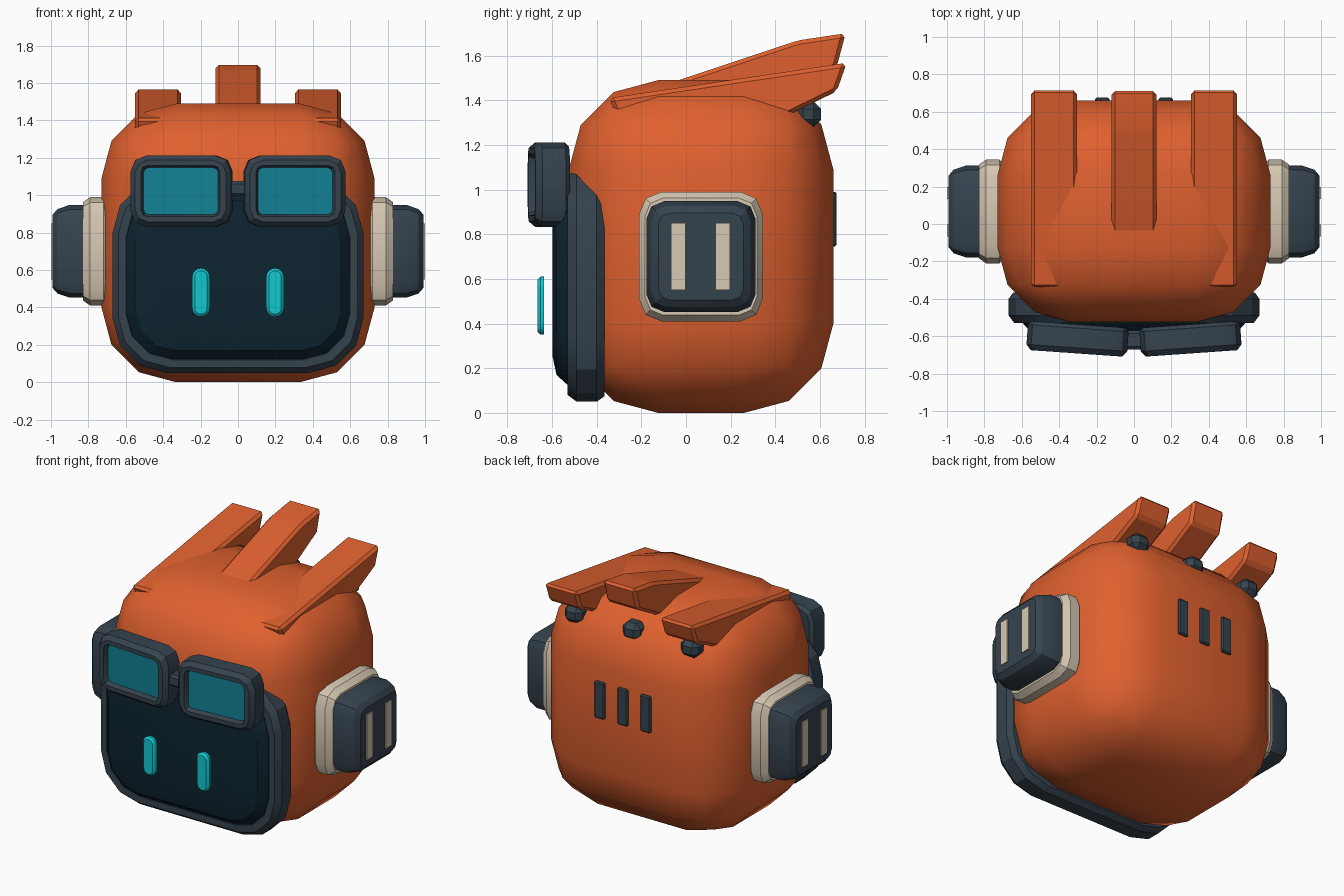
import bpy, bmesh, math
from mathutils import Matrix, Vector

if "Cube" in bpy.data.objects:
    bpy.data.objects.remove(bpy.data.objects["Cube"])


def material(name, rgb):
    m = bpy.data.materials.new(name)
    m.diffuse_color = (*rgb, 1)
    m.use_nodes = True
    m.node_tree.nodes["Principled BSDF"].inputs["Base Color"].default_value = m.diffuse_color
    return m


ORANGE = material("orange shell", (0.74, 0.118, 0.028))
SLATE = material("slate", (0.036, 0.056, 0.076))
NAVY = material("dark screen", (0.004, 0.017, 0.028))
CREAM = material("cream", (0.68, 0.58, 0.45))
CYAN = material("cyan glow", (0.006, 0.58, 0.63))
TEAL = material("teal lens", (0.006, 0.22, 0.30))


def finish(bm, name, mat, angle=25, bevel=0, segments=1):
    bmesh.ops.recalc_face_normals(bm, faces=bm.faces)
    if bevel:
        bmesh.ops.bevel(bm, geom=bm.edges[:], offset=bevel, segments=segments,
                        profile=0.5, affect='EDGES')
    me = bpy.data.meshes.new(name)
    bm.to_mesh(me)
    bm.free()
    me.materials.append(mat)
    ob = bpy.data.objects.new(name, me)
    bpy.context.collection.objects.link(ob)
    bpy.ops.object.select_all(action='DESELECT')
    ob.select_set(True)
    bpy.context.view_layer.objects.active = ob
    bpy.ops.object.shade_smooth_by_angle(angle=math.radians(angle))
    return ob


def box(name, lo, hi, mat, bevel=0, segments=1, angle=25):
    lo, hi = Vector(lo), Vector(hi)
    bm = bmesh.new()
    bmesh.ops.create_cube(bm, size=1, matrix=Matrix.Translation((lo + hi) / 2)
                          @ Matrix.Diagonal((*(hi - lo), 1)))
    return finish(bm, name, mat, angle, bevel, segments)


def rounded_loop(w, h, r, depth, seg):
    pts = []
    for q, (sx, sz) in enumerate([(1, 1), (-1, 1), (-1, -1), (1, -1)]):
        for k in range(seg + 1):
            a = math.pi / 2 * (q + k / seg)
            pts.append((sx * (w - r) + r * math.cos(a), -depth,
                        sz * (h - r) + r * math.sin(a)))
    return pts


def loft(name, loops, mat, place, turn=0, seg=2):
    """Rounded rectangles (half width, half height, radius, depth), facing -y, joined."""
    xf = Matrix.Translation(place) @ Matrix.Rotation(math.radians(turn), 4, 'Z')
    bm = bmesh.new()
    rings = [[bm.verts.new(xf @ Vector(p)) for p in rounded_loop(*l, seg)] for l in loops]
    for a, b in zip(rings, rings[1:]):
        for i in range(len(a)):
            j = (i + 1) % len(a)
            bm.faces.new((a[i], a[j], b[j], b[i]))
    bm.faces.new(rings[0])
    bm.faces.new(rings[-1])
    return finish(bm, name, mat)


def slab(name, profile, x0, x1, mat, bevel):
    """Side profile (y, z) extruded across x."""
    bm = bmesh.new()
    a = [bm.verts.new((x0, y, z)) for y, z in profile]
    b = [bm.verts.new((x1, y, z)) for y, z in profile]
    bm.faces.new(a)
    bm.faces.new(b)
    for i in range(len(a)):
        j = (i + 1) % len(a)
        bm.faces.new((a[i], a[j], b[j], b[i]))
    return finish(bm, name, mat, 12, bevel)


# Head shell
box("head", (-0.73, -0.525, 0), (0.73, 0.66, 1.49), ORANGE, 0.4, 3, angle=50)

# Face screen and its frame
loft("visor_frame", [(0.645, 0.495, 0.27, 0.365), (0.67, 0.52, 0.29, 0.40),
                     (0.67, 0.52, 0.29, 0.49), (0.64, 0.49, 0.27, 0.53),
                     (0.60, 0.45, 0.25, 0.53), (0.59, 0.44, 0.24, 0.50)],
     SLATE, (0, 0, 0.57), seg=3)
loft("face_screen", [(0.595, 0.445, 0.24, 0.48), (0.595, 0.445, 0.24, 0.53),
                     (0.55, 0.40, 0.22, 0.58), (0.47, 0.32, 0.18, 0.597)],
     NAVY, (0, 0, 0.57), seg=3)

# Middle crest fin
slab("crest_fin_middle", [(-0.10, 1.468), (0.50, 1.668), (0.715, 1.70), (0.675, 1.55),
                          (0.44, 1.42), (0.0, 1.40)], -0.12, 0.12, ORANGE, 0.018)

for s, side in ((1, "right"), (-1, "left")):
    # Outer crest fins
    x0, x1 = sorted((s * 0.305, s * 0.55))
    slab(f"crest_fin_{side}", [(-0.345, 1.41), (0.72, 1.568), (0.675, 1.44),
                               (0.46, 1.335), (-0.31, 1.33)], x0, x1, ORANGE, 0.018)
    # Eyes
    loft(f"eye_{side}", [(0.047, 0.13, 0.046, 0.635), (0.047, 0.13, 0.046, 0.652),
                         (0.033, 0.116, 0.032, 0.665)], CYAN, (s * 0.198, 0, 0.48), seg=4)
    # Goggles
    at = (s * 0.302, -0.612, 1.022)
    loft(f"goggle_{side}", [(0.25, 0.17, 0.07, -0.075), (0.27, 0.19, 0.085, -0.055),
                            (0.27, 0.19, 0.085, 0.05), (0.245, 0.165, 0.07, 0.08),
                            (0.212, 0.137, 0.035, 0.08), (0.198, 0.123, 0.025, 0.045)],
         SLATE, at, s * 4)
    loft(f"goggle_lens_{side}", [(0.203, 0.128, 0.025, 0.03), (0.203, 0.128, 0.025, 0.05)],
         TEAL, at, s * 4)
    # Ear pods
    ear = (0, 0.067, 0.70)
    loft(f"ear_pad_{side}", [(0.25, 0.265, 0.08, 0.69), (0.277, 0.29, 0.10, 0.72),
                             (0.277, 0.29, 0.10, 0.79), (0.25, 0.262, 0.08, 0.83)],
         CREAM, ear, s * 90)
    loft(f"ear_cap_{side}", [(0.245, 0.248, 0.08, 0.80), (0.245, 0.248, 0.08, 0.90),
                             (0.223, 0.226, 0.07, 0.965), (0.19, 0.195, 0.05, 0.992)],
         SLATE, ear, s * 90)
    # Plain trim bars on the ear caps
    for n, y in enumerate((-0.035, 0.165)):
        xa, xb = sorted((s * 0.991, s * 1.0))
        box(f"ear_trim_{side}_{n + 1}", (xa, y - 0.032, 0.55), (xb, y + 0.032, 0.85), CREAM)

# Goggle bridge
box("goggle_bridge", (-0.06, -0.67, 0.995), (0.06, -0.57, 1.075), SLATE, 0.015)

# Rear vents and the bolts under the fins
for n, x in enumerate((-0.17, 0, 0.17)):
    box(f"rear_vent_{n + 1}", (x - 0.038, 0.64, 0.745), (x + 0.038, 0.675, 0.99), SLATE, 0.008)
for n, x in enumerate((-0.43, 0, 0.43)):
    box(f"fin_bolt_{n + 1}", (x - 0.065, 0.49, 1.28), (x + 0.065, 0.605, 1.395), SLATE, 0.033)
